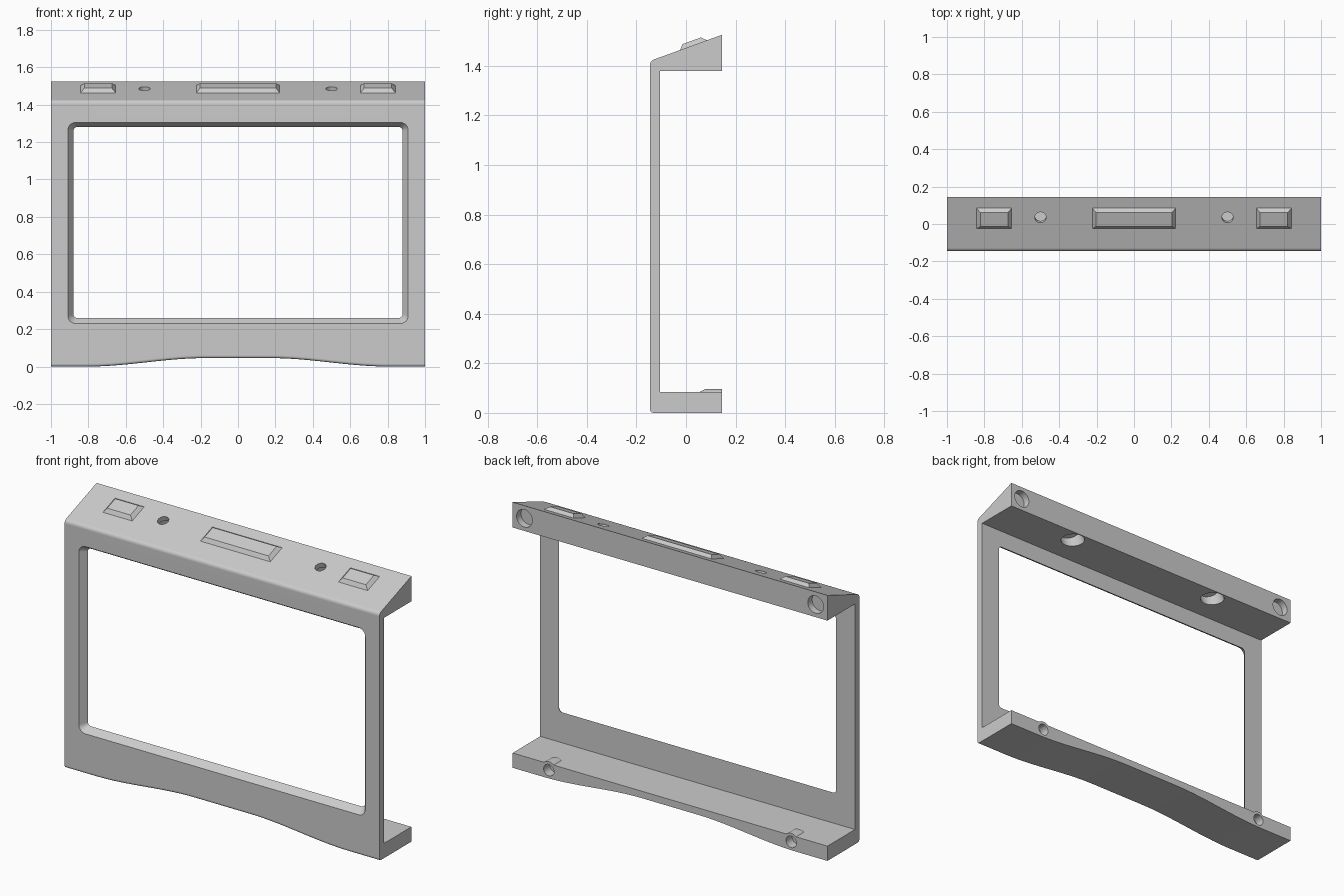
import bpy, bmesh
from math import sin, cos, pi, atan2
from mathutils import Vector, Matrix

old = bpy.data.objects.get("Cube")
if old:
    bpy.data.objects.remove(old, do_unlink=True)

grey = bpy.data.materials.new("plain grey")
grey.use_nodes = True
grey.diffuse_color = (0.6, 0.6, 0.6, 1)
grey.node_tree.nodes["Principled BSDF"].inputs["Base Color"].default_value = (0.6, 0.6, 0.6, 1)

FRONT, BACK, INNER = -0.145, 0.145, -0.105
TOP_FRONT, TOP_BACK = 1.42, 1.525
SLOPE = atan2(TOP_BACK - TOP_FRONT, BACK - FRONT)
UP_SLOPE = Vector((0, cos(SLOPE), sin(SLOPE)))
OUT_SLOPE = Vector((0, -sin(SLOPE), cos(SLOPE)))


def on_slope(x, y):
    """Point on the sloped top surface."""
    return Vector((x, y, TOP_FRONT + (y - FRONT) * sin(SLOPE) / cos(SLOPE)))


def loft(name, rings):
    """Closed solid through a list of equal-length rings."""
    bm = bmesh.new()
    loops = [[bm.verts.new(p) for p in ring] for ring in rings]
    n = len(loops[0])
    for a, b in zip(loops, loops[1:]):
        for i in range(n):
            j = (i + 1) % n
            bm.faces.new((a[i], a[j], b[j], b[i]))
    bm.faces.new(loops[0])
    bm.faces.new(loops[-1])
    bmesh.ops.recalc_face_normals(bm, faces=bm.faces)
    me = bpy.data.meshes.new(name)
    bm.to_mesh(me)
    bm.free()
    me.materials.append(grey)
    ob = bpy.data.objects.new(name, me)
    bpy.context.collection.objects.link(ob)
    return ob


def lathe(name, start, axis, steps, sides=40):
    """Round solid along an axis; steps are (distance, radius)."""
    turn = Vector((0, 0, 1)).rotation_difference(axis).to_matrix()
    return loft(name, [[start + turn @ Vector((r * cos(2 * pi * k / sides),
                                               r * sin(2 * pi * k / sides), d))
                        for k in range(sides)] for d, r in steps])


def combine(ob, tool, operation):
    mod = ob.modifiers.new(operation, 'BOOLEAN')
    mod.operation, mod.solver, mod.object = operation, 'EXACT', tool
    bpy.context.view_layer.objects.active = ob
    bpy.ops.object.modifier_apply(modifier=mod.name)
    bpy.data.objects.remove(tool, do_unlink=True)


def fillet(corner, before, after, r, steps=5):
    """Soft corner between two edge directions."""
    c = Vector(corner)
    a, b = c + Vector(before) * r, c + Vector(after) * r
    return [a * (1 - t) ** 2 + c * 2 * t * (1 - t) + b * t ** 2
            for t in (k / steps for k in range(steps + 1))]


# Frame body: side profile carried across the width, with an arched underside
def arch(x):
    t = min(max((0.8 - abs(x)) / 0.62, 0), 1)
    return 0.045 * t * t * (3 - 2 * t)


profile = fillet((FRONT, 0), (1, 0), (0, 1), 0.016)
profile += fillet((FRONT, TOP_FRONT), (0, -1), (cos(SLOPE), sin(SLOPE)), 0.018)
profile += [Vector(p) for p in ((BACK, TOP_BACK), (BACK, 1.38), (INNER, 1.38),
                                (INNER, 0.085), (BACK, 0.085), (BACK, 0))]
stations = [-1] + [-0.8 + 0.04 * k for k in range(41)] + [1]
body = loft("frame_body", [[(x, p.x, p.y + (arch(x) if p.y < 0.04 else 0))
                            for p in profile] for x in stations])


# Screen opening with rounded corners, narrowing towards the back
def opening(y):
    t = (y - FRONT) / (INNER - FRONT)
    half, low, high = 0.91 - 0.03 * t, 0.23 + 0.03 * t, 1.305 - 0.025 * t
    r = 0.042 - 0.022 * t
    ring = []
    for q, (sx, z) in enumerate(((1, high), (-1, high), (-1, low), (1, low))):
        cx, cz = sx * (half - r), z - r if z == high else z + r
        for k in range(7):
            a = (q + k / 6) * pi / 2
            ring.append((cx + r * cos(a), y, cz + r * sin(a)))
    return ring


combine(body, loft("opening_cutter", [opening(-0.165), opening(-0.095)]), 'DIFFERENCE')

INWARD = Vector((0, -1, 0))
for side in (-1, 1):
    # Lower bosses with blind holes
    boss = lathe("boss", Vector((side * 0.77, BACK, 0.05)), INWARD,
                 [(0, 0.047), (0.066, 0.047), (0.09, 0.034)])
    combine(body, boss, 'UNION')
    hole = lathe("lower_hole", Vector((side * 0.77, BACK + 0.02, 0.048)), INWARD,
                 [(0, 0.033), (0.075, 0.033)])
    combine(body, hole, 'DIFFERENCE')
    # Upper blind holes in the back
    hole = lathe("upper_hole", Vector((side * 0.925, BACK + 0.02, 1.452)), INWARD,
                 [(0, 0.05), (0.06, 0.05)])
    combine(body, hole, 'DIFFERENCE')
    # Button holes square to the slope, widened from below
    hole = lathe("button_hole", on_slope(side * 0.5, 0.035) + OUT_SLOPE * 0.03, -OUT_SLOPE,
                 [(0, 0.03), (0.06, 0.03), (0.06, 0.063), (0.2, 0.063)])
    combine(body, hole, 'DIFFERENCE')


# Raised bevelled pads on the slope
def pad(name, x, half_width):
    centre = on_slope(x, 0.03)
    rings = []
    for height, inset in ((-0.004, 0), (0, 0), (0.019, 0.019)):
        w, d = half_width - inset, 0.058 - inset
        rings.append([centre + Vector((sx * w, 0, 0)) + UP_SLOPE * sy * d + OUT_SLOPE * height
                      for sx, sy in ((-1, -1), (1, -1), (1, 1), (-1, 1))])
    return loft(name, rings)


pad("centre_pad", 0, 0.222)
pad("left_pad", 0.748, 0.093)
pad("right_pad", -0.748, 0.093)

# Smooth curved areas while keeping flat faces flat
bpy.ops.object.select_all(action='DESELECT')
body.select_set(True)
bpy.context.view_layer.objects.active = body
bpy.ops.object.shade_smooth_by_angle(angle=0.5)
flatten = body.modifiers.new("even_normals", 'WEIGHTED_NORMAL')
flatten.keep_sharp = True
